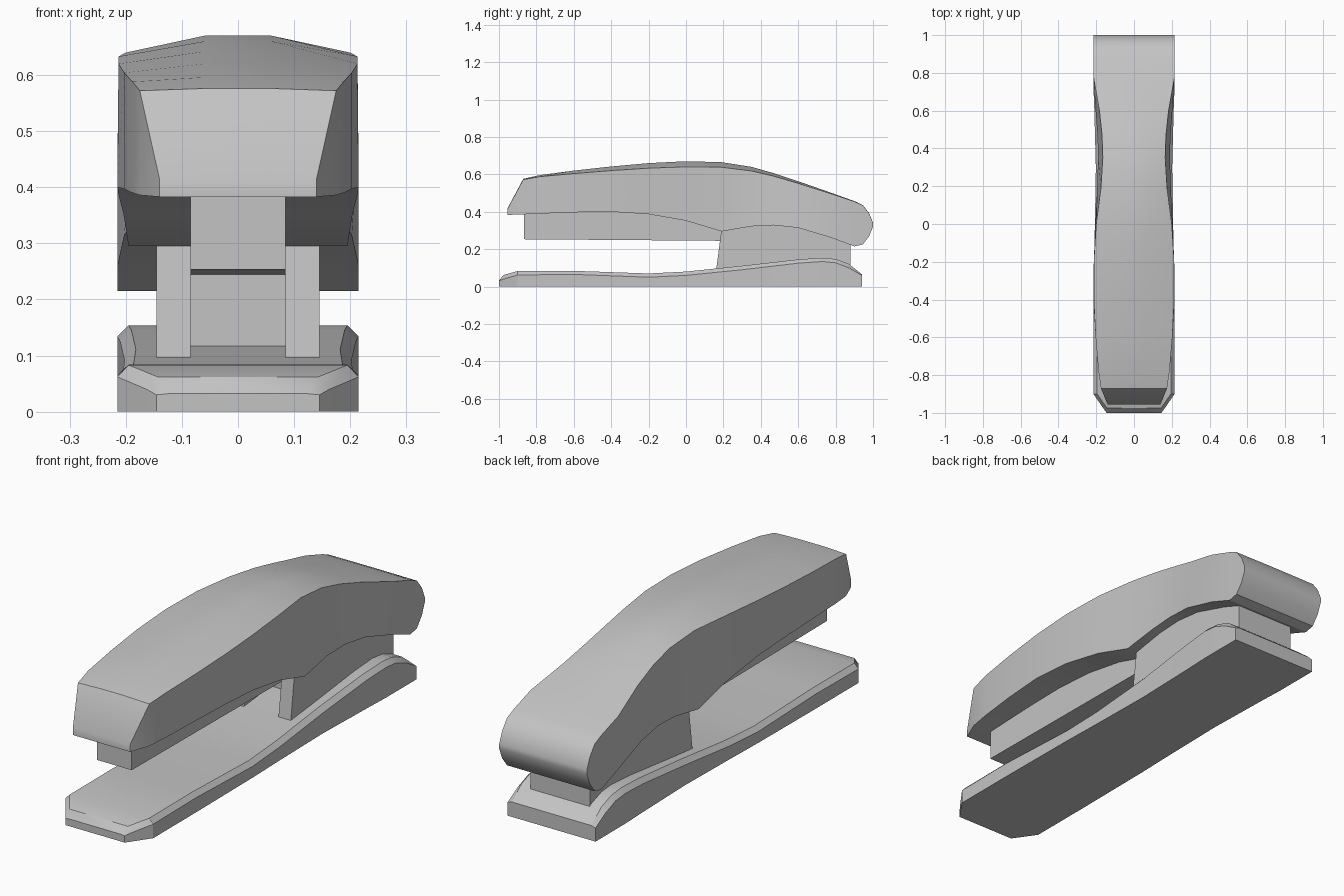
import bpy, bmesh, math

default_cube = bpy.data.objects.get("Cube")
if default_cube:
    bpy.data.objects.remove(default_cube, do_unlink=True)


def make_material(name, rgb):
    material = bpy.data.materials.new(name)
    material.use_nodes = True
    color = (*rgb, 1.0)
    material.diffuse_color = color
    material.node_tree.nodes["Principled BSDF"].inputs["Base Color"].default_value = color
    return material


grey = make_material("plain grey", (0.55, 0.55, 0.55))


def finish(name, bm, smooth=False):
    """Turn a bmesh into a named, coloured object."""
    bmesh.ops.remove_doubles(bm, verts=bm.verts, dist=0.0005)
    bmesh.ops.recalc_face_normals(bm, faces=bm.faces)
    mesh = bpy.data.meshes.new(name)
    bm.to_mesh(mesh)
    bm.free()
    mesh.materials.append(grey)
    obj = bpy.data.objects.new(name, mesh)
    bpy.context.collection.objects.link(obj)
    if smooth:
        bpy.ops.object.select_all(action="DESELECT")
        obj.select_set(True)
        bpy.context.view_layer.objects.active = obj
        bpy.ops.object.shade_smooth_by_angle(angle=math.radians(30))
    return obj


def loft(name, sections):
    """Skin half sections [(y, [(x, z), ...])], each mirrored across x."""
    bm = bmesh.new()
    rings = []
    for y, half in sections:
        ring = half + [(-x, z) for x, z in reversed(half)]
        rings.append([bm.verts.new((x, y, z)) for x, z in ring])
    count = len(rings[0])
    for first, second in zip(rings, rings[1:]):
        for i in range(count):
            j = (i + 1) % count
            bm.faces.new((first[i], first[j], second[j], second[i]))
    bm.faces.new(rings[0])
    bm.faces.new(rings[-1])
    return finish(name, bm, smooth=True)


def slab(name, profile, x_min, x_max):
    """Extrude a side profile [(y, z), ...] across x."""
    bm = bmesh.new()
    face = bm.faces.new([bm.verts.new((x_min, y, z)) for y, z in profile])
    result = bmesh.ops.extrude_face_region(bm, geom=[face])
    moved = [v for v in result["geom"] if isinstance(v, bmesh.types.BMVert)]
    bmesh.ops.translate(bm, verts=moved, vec=(x_max - x_min, 0, 0))
    return finish(name, bm)


# Top cover: y, bottom z, edge z, crown z, bottom half width, top half width
cover_rows = [
    (-.955, .383, .415, .417, .14, .14),
    (-.87, .386, .572, .576, .175, .175),
    (-.78, .39, .588, .596, .188, .188),
    (-.6, .397, .604, .62, .203, .203),
    (-.4, .4, .62, .642, .215, .213),
    (-.2, .387, .633, .66, .213, .213),
    (0, .352, .64, .67, .204, .2),
    (.19, .295, .638, .665, .195, .175),
    (.35, .322, .618, .64, .19, .165),
    (.47, .328, .59, .606, .193, .169),
    (.6, .314, .552, .563, .203, .183),
    (.78, .26, .495, .5, .215, .215),
    (.9, .215, .455, .457, .215, .215),
    (.945, .225, .435, .436, .215, .215),
    (.98, .27, .39, .391, .215, .215),
    (1, .32, .34, .341, .215, .215),
]
crown = 0.06
loft("top_cover", [
    (y, [(low, bottom), (high, edge), (crown, top)])
    for y, bottom, edge, top, low, high in cover_rows
])

# Base plate: y, edge z, top z, half width
base_rows = [
    (-1, .03, .032, .145),
    (-.975, .04, .062, .163),
    (-.9, .062, .083, .215),
    (-.6, .065, .084, .215),
    (-.2, .05, .07, .212),
    (0, .06, .08, .207),
    (.3, .09, .111, .202),
    (.6, .125, .145, .21),
    (.73, .134, .154, .215),
    (.8, .127, .147, .215),
    (.87, .1, .122, .215),
    (.94, .06, .066, .215),
]
bevel = 0.02
loft("base_plate", [
    (y, [(width, 0), (width, edge), (width - bevel, top)])
    for y, edge, top, width in base_rows
])

# Staple magazine under the cover
slab("staple_magazine",
     [(-.865, .253), (.4, .243), (.4, .4), (-.865, .4)], -.085, .085)

# Hinge post: two cheeks around a recessed centre block
cheek = [(.16, .08), (.88, .08), (.88, .3), (.197, .36)]
for side, sign in (("left", 1), ("right", -1)):
    slab(side + "_hinge_cheek", cheek, sign * .085, sign * .145)
slab("hinge_block",
     [(.35, .08), (.88, .08), (.88, .3), (.35, .36)], -.085, .085)
